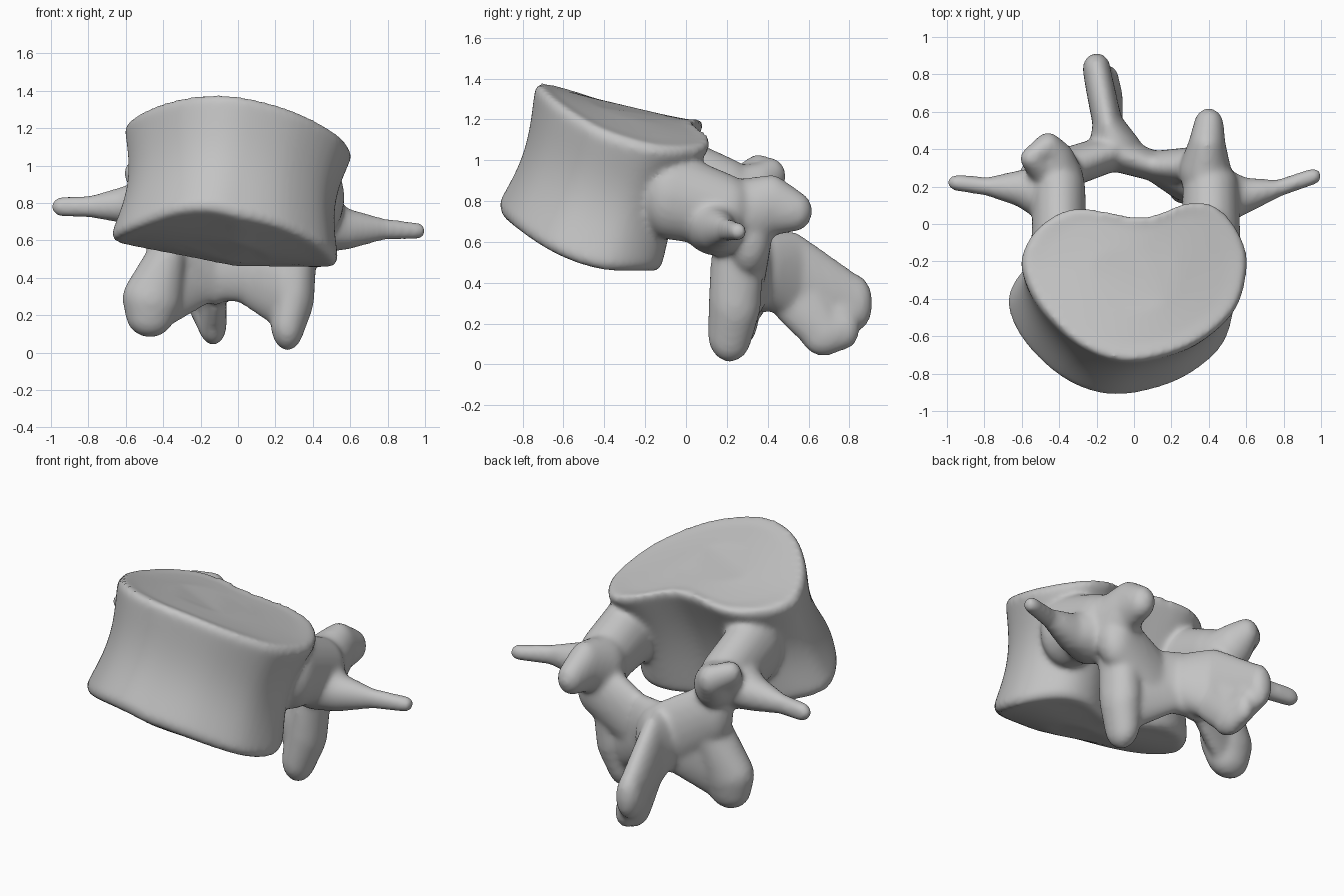
import bpy, bmesh
from math import sin, pi
from mathutils import Vector
from mathutils.geometry import interpolate_bezier

old = bpy.data.objects.get("Cube")
if old:
    bpy.data.objects.remove(old)

bone = bpy.data.materials.new("bone grey")
bone.use_nodes = True
GREY = (0.55, 0.55, 0.55, 1)
bone.diffuse_color = GREY
bone.node_tree.nodes["Principled BSDF"].inputs["Base Color"].default_value = GREY

# Unit ball directions shared by all limbs
ball = bmesh.new()
bmesh.ops.create_icosphere(ball, subdivisions=3, radius=1)
BALL = [v.co.copy() for v in ball.verts]
ball.free()

bm = bmesh.new()


def smooth_loop(points, steps=5):
    """Closed smooth curve through the points."""
    pts = [Vector((x, y, 0)) for x, y in points]
    loop = []
    for i, b in enumerate(pts):
        a, c, d = pts[i - 1], pts[(i + 1) % len(pts)], pts[(i + 2) % len(pts)]
        loop += interpolate_bezier(b, b + (c - a) / 6, c - (d - b) / 6, c, steps + 1)[:-1]
    return loop


def limb(*nodes):
    """Chain of ellipsoids, each neighbouring pair wrapped in a hull."""
    for pair in zip(nodes, nodes[1:]):
        verts = [bm.verts.new(Vector(centre) + p * Vector(radii))
                 for centre, radii in pair for p in BALL]
        bmesh.ops.convex_hull(bm, input=verts)
        inside = [v for v in verts if not v.link_faces]
        bmesh.ops.delete(bm, geom=inside, context='VERTS')


# Kidney-shaped body: tilted end plates, narrow waist, curved underside
outline = smooth_loop([(-.6, -.15), (-.5, .01), (-.3, .1), (.05, .05), (.3, .13), (.46, .1),
                       (.58, -.05), (.615, -.22), (.55, -.45), (.35, -.63), (.1, -.72),
                       (-.1, -.725), (-.3, -.64), (-.48, -.47), (-.58, -.3)])


def body_point(p, t, scale, dz):
    hub = Vector((0, -.3, 0))
    q = hub + (p - hub) * scale
    low = Vector((q.x - .08, q.y * .92 - .25, 0))
    low.z = .455 - .2 * min(low.x, 0) + .75 * max(0, -.3 - low.y) ** 2
    high = Vector((q.x, q.y, 1.205 - .12 * q.x - .235 * q.y - .27 * q.x ** 2))
    return low.lerp(high, t) + Vector((0, 0, dz))


walls = [(t / 20, 1 - .09 * sin(pi * t / 20) ** 1.3, 0) for t in range(1, 20)]
rings = []
for t, scale, dz in [(0, .4, .02), (0, .8, .01), (0, .96, 0), *walls,
                     (1, .96, 0), (1, .8, -.015), (1, .4, -.02)]:
    rings.append([bm.verts.new(body_point(p, t, scale, dz)) for p in outline])
n = len(outline)
for a, b in zip(rings, rings[1:]):
    for i in range(n):
        j = (i + 1) % n
        bm.faces.new((a[i], a[j], b[j], b[i]))
bm.faces.new(rings[0][::-1])
bm.faces.new(rings[-1])

# Pedicles
limb(((-.4, -.1, .92), (.15, .15, .23)), ((-.4, .2, .83), (.14, .14, .18)))
limb(((.41, -.08, .83), (.16, .15, .22)), ((.41, .2, .75), (.15, .14, .18)))

# Transverse processes
limb(((-.42, .15, .81), (.13, .17, .15)), ((-.6, .19, .79), (.08, .1, .1)),
     ((-.78, .2, .78), (.05, .05, .06)), ((-.94, .22, .78), (.06, .045, .055)))
limb(((.43, .15, .69), (.13, .17, .16)), ((.58, .15, .66), (.08, .1, .11)),
     ((.77, .19, .66), (.05, .045, .06)), ((.96, .255, .65), (.045, .045, .045)))

# Upper joint processes
limb(((-.4, .25, .82), (.13, .13, .15)), ((-.43, .36, .86), (.11, .09, .13)),
     ((-.46, .42, .92), (.07, .07, .09)), ((-.55, .35, .96), (.06, .06, .07)),
     ((-.42, .25, .82), (.12, .12, .13)))
limb(((.38, .28, .73), (.14, .15, .18)), ((.39, .42, .78), (.1, .1, .15)),
     ((.4, .53, .75), (.08, .09, .1)))

# Laminae closing the arch behind the canal
limb(((.38, .31, .62), (.12, .11, .18)), ((.1, .31, .46), (.08, .08, .19)),
     ((-.1, .38, .47), (.09, .1, .2)))
limb(((-.39, .29, .64), (.11, .11, .2)), ((-.12, .38, .47), (.09, .1, .22)))
limb(((-.16, .37, .46), (.05, .07, .2)), ((-.41, .27, .38), (.1, .09, .26)))
limb(((.02, .35, .44), (.05, .07, .18)), ((.27, .23, .34), (.1, .11, .24)))

# Lower joint processes
limb(((.32, .25, .5), (.1, .13, .18)), ((.3, .24, .32), (.11, .13, .2)),
     ((.265, .215, .15), (.09, .11, .14)))
limb(((-.37, .27, .52), (.1, .12, .14)), ((-.46, .25, .29), (.16, .12, .15)),
     ((-.47, .25, .2), (.13, .1, .12)))

# Spinous process
limb(((-.1, .42, .46), (.14, .08, .2)), ((-.14, .53, .43), (.08, .09, .22)),
     ((-.19, .77, .32), (.075, .11, .15)), ((-.2, .83, .3), (.075, .085, .14)))
limb(((-.12, .48, .34), (.06, .07, .13)), ((-.135, .68, .15), (.075, .11, .11)),
     ((-.2, .8, .29), (.07, .11, .13)))
limb(((-.14, .77, .17), (.06, .08, .1)), ((-.13, .67, .15), (.07, .11, .11)),
     ((-.14, .55, .4), (.06, .08, .2)), ((-.18, .79, .3), (.06, .1, .13)))

# Fuse everything into one smooth bone
bmesh.ops.recalc_face_normals(bm, faces=bm.faces)
mesh = bpy.data.meshes.new("vertebra")
bm.to_mesh(mesh)
bm.free()
mesh.materials.append(bone)
vertebra = bpy.data.objects.new("vertebra", mesh)
bpy.context.collection.objects.link(vertebra)
fuse = vertebra.modifiers.new("fuse", 'REMESH')
fuse.mode = 'VOXEL'
fuse.voxel_size = .015
fuse.use_smooth_shade = True
soften = vertebra.modifiers.new("soften", 'SMOOTH')
soften.factor = .5
soften.iterations = 14
